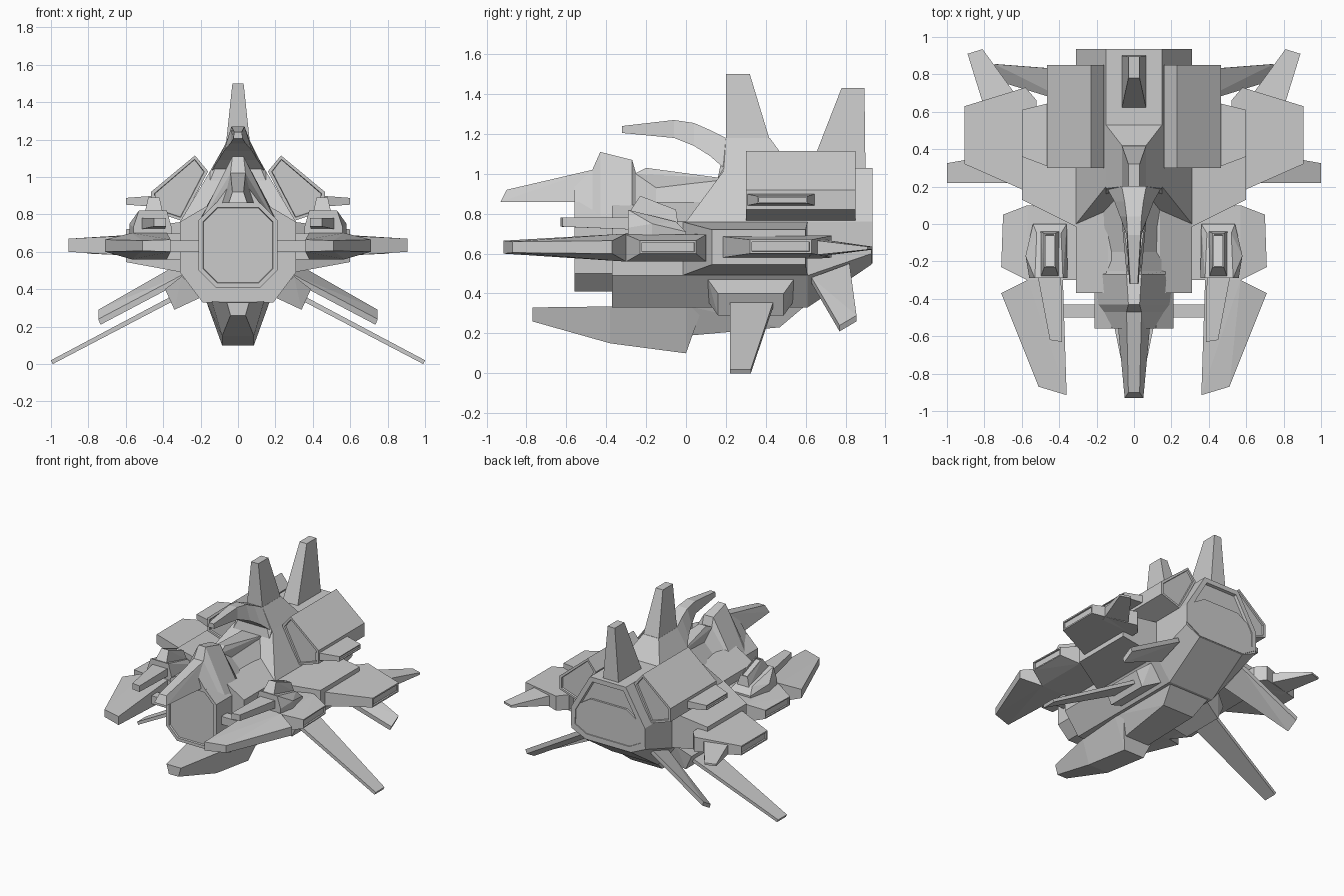
import bpy, bmesh
from mathutils import Vector


def finish(bm, name, pair, insets):
    # Recessed panels: (facing direction, border width, depth)
    bmesh.ops.recalc_face_normals(bm, faces=bm.faces[:])
    for d, width, depth in insets:
        bm.normal_update()
        d = Vector(d).normalized()
        f = max(bm.faces, key=lambda q: round(q.normal.dot(d), 2) + 0.01 * q.calc_area())
        bmesh.ops.inset_individual(bm, faces=[f], thickness=width, depth=0)
        bmesh.ops.inset_individual(bm, faces=[f], thickness=width * 0.15, depth=-depth)
    me = bpy.data.meshes.new(name)
    bm.to_mesh(me)
    bm.free()
    ob = bpy.data.objects.new(name, me)
    bpy.context.collection.objects.link(ob)
    if pair:
        ob.modifiers.new("Mirror", 'MIRROR').use_mirror_merge = False
    return ob


def solid(name, pts, pair=False, insets=()):
    """Faceted convex solid; centred parts get their points mirrored, paired parts a mirror modifier."""
    if not pair:
        pts = list(pts) + [(-x, y, z) for x, y, z in pts if x]
    bm = bmesh.new()
    for p in pts:
        bm.verts.new(p)
    bmesh.ops.convex_hull(bm, input=bm.verts[:])
    bmesh.ops.delete(bm, geom=[v for v in bm.verts if not v.link_faces], context='VERTS')
    bmesh.ops.dissolve_limit(bm, angle_limit=0.02, verts=bm.verts[:], edges=bm.edges[:])
    return finish(bm, name, pair, insets)


def loft(name, halves, insets=()):
    """Skin through symmetric sections, each (y, [(x, z) from top to bottom])."""
    bm = bmesh.new()
    rings = [[bm.verts.new((x, y, z)) for x, z in h] +
             [bm.verts.new((-x, y, z)) for x, z in reversed(h)] for y, h in halves]
    n = len(rings[0])
    for a, b in zip(rings, rings[1:]):
        for i in range(n):
            j = (i + 1) % n
            bm.faces.new((a[i], a[j], b[j], b[i]))
    bm.faces.new(rings[0])
    bm.faces.new(rings[-1])
    return finish(bm, name, False, insets)


def slab(rows):
    """Plan outline with thickness: (x, y, z_low, z_high)."""
    return [(x, y, z) for x, y, a, b in rows for z in (a, b)]


def extruded(section, y0, y1):
    return [(x, y, z) for x, z in section for y in (y0, y1)]


# Central hull
octagon = [(.12, .86), (.21, .77), (.21, .50), (.12, .41)]
loft("front_intake", [(-.56, octagon), (-.3, octagon)], [((0, -1, 0), .025, .012)])
body = [(.14, .86), (.31, .76), (.31, .49), (.19, .33)]
loft("main_hull", [(-.37, body), (.61, body),
                   (.93, [(.15, .86), (.31, .76), (.31, .6), (.19, .545)])])
solid("upper_hull", [(.31, 0, .75), (.31, 0, .76), (.15, .2, 1.03), (.15, .935, 1.03),
                     (.31, .935, .76), (.31, .935, .62), (.19, .935, .55), (.31, .6, .6)],
      insets=[((0, 1, 0), .04, .02)])
solid("belly", [(.17, 0, .34), (.10, .03, .19), (.17, .6, .34), (.13, .47, .23)])

# Keel under the nose
loft("keel", [(-.77, [(.06, .33), (.04, .26)]), (-.38, [(.14, .335), (.085, .15)]),
              (0, [(.17, .335), (.085, .1)]), (.08, [(.17, .335), (.16, .325)])])

# Nose spike and canopy
solid("nose_spike", [(.05, -.93, .86), (.03, -.9, .92), (.09, -.5, .86),
                     (.04, -.47, 1.02), (.1, -.3, .86), (.04, -.3, 1.03)])
loft("canopy", [(-.56, [(.05, .95), (.12, .855)]), (-.47, [(.04, 1.02), (.16, .82)]),
                (-.43, [(.03, 1.11), (.19, .79)]), (-.27, [(.04, 1.07), (.21, .77)]),
                (-.25, [(.04, 1.0), (.21, .77)]), (-.15, [(.05, .93), (.21, .77)]),
                (.18, [(.08, .97), (.22, .77)])])
solid("canopy_ridge", [(.04, -.26, 1.0), (.03, -.2, 1.03), (.05, -.14, .92),
                       (.06, .07, .965), (.08, .17, .98), (.08, .17, .95)])

# Dorsal horn, its base and the two tail fins
loft("dorsal_horn", [(-.32, [(.02, 1.24), (.025, 1.205)]), (-.06, [(.035, 1.27), (.04, 1.18)]),
                     (.04, [(.04, 1.255), (.075, 1.14)]), (.12, [(.05, 1.22), (.105, 1.09)]),
                     (.2, [(.065, 1.18), (.15, 1.02)])])
solid("dorsal_base", [(.15, .16, .98), (.15, .19, 1.03), (.15, .53, 1.03),
                      (.065, .2, 1.18), (.065, .42, 1.18)])
for name, y0, y1, z, t0, t1, top in (("dorsal_fin", .2, .42, 1.17, .2, .32, 1.5),
                                     ("tail_fin", .62, .9, 1.02, .78, .895, 1.43)):
    solid(name, [(.065, y0, z), (.065, y1, z), (.03, t0, top), (.03, t1, top)])

# Upper engine boxes with side fins
solid("engine_box", extruded([(.16, 1.03), (.23, 1.115), (.465, .92), (.465, .82), (.30, .765)], .3, .85),
      True, [((0, -1, 0), .02, .012), ((0, 1, 0), .02, .012)])
solid("engine_side_fin", slab([(.44, .3, .84, .9), (.44, .65, .84, .9),
                               (.6, .36, .852, .888), (.6, .61, .852, .888)]),
      True, [((1, 0, 0), .008, .01)])

# Main wings
solid("wing_root", slab([(.3, -.02, .49, .76), (.3, .61, .49, .76),
                         (.6, .13, .545, .72), (.6, .6, .545, .72)]), True)
solid("wing_panel", slab([(.52, .15, .575, .69), (.52, .66, .575, .69), (.58, .73, .58, .69),
                          (.905, .32, .60, .67), (.905, .63, .60, .67)]),
      True, [((1, 0, 0), .015, .01)])
solid("wing_tip", slab([(.58, .62, .58, .68), (.8, .62, .59, .67),
                        (.81, .935, .62, .635), (.89, .91, .62, .635)]), True)

# Forward wings
solid("forward_blade", slab([(.36, -.915, .60, .665), (.51, -.87, .605, .66), (.71, -.37, .60, .665),
                             (.57, -.3, .56, .70), (.38, -.3, .56, .70)]), True)
solid("forward_block", slab([(.3, -.3, .56, .70), (.3, .08, .56, .70), (.57, -.3, .56, .695),
                             (.57, .1, .56, .695), (.71, -.23, .60, .665), (.7, .05, .60, .665)]),
      True, [((1, 0, 0), .012, .01)])
solid("wing_strut", slab([(.19, -.5, .60, .66), (.19, -.43, .60, .66),
                          (.4, -.5, .60, .66), (.4, -.43, .60, .66)]), True)

# Guns on the forward wings
solid("gun_barrel", slab([(.385, -.63, .735, .78), (.45, -.62, .735, .78),
                          (.39, -.25, .72, .78), (.52, -.25, .72, .78)]), True)
solid("gun_housing", slab([(.355, -.29, .68, .73), (.56, -.29, .68, .73), (.58, -.17, .69, .75),
                           (.36, 0, .68, .71), (.54, 0, .68, .71), (.38, -.29, .7, .82),
                           (.53, -.29, .7, .82), (.39, -.05, .7, .76), (.52, -.05, .7, .76)]), True)
solid("gun_canopy", [(.40, -.29, .8), (.50, -.29, .8), (.42, -.23, .89), (.48, -.23, .89),
                     (.40, -.04, .75), (.50, -.04, .75), (.42, -.05, .82), (.48, -.05, .82)],
      True, [((0, .3, 1), .01, .012)])

# Lower landing fins with sockets, and rear lower fins
solid("fin_socket", [(x, y, z) for x, z, y0, y1 in ((.19, .36, .11, .54), (.30, .47, .11, .54),
                     (.34, .29, .16, .49), (.39, .40, .16, .49)) for y in (y0, y1)], True)
solid("landing_fin", [(.34, .22, .34), (.35, .22, .365), (.34, .44, .34), (.35, .44, .365),
                      (.99, .22, 0), (1.0, .22, .02), (.99, .325, 0), (1.0, .325, .02)], True)
solid("rear_lower_fin", [(x + d * .4, y, z + d) for x, y, z in ((.28, .63, .45), (.28, .82, .52),
                         (.735, .77, .21), (.735, .855, .26)) for d in (0, .03)], True)
